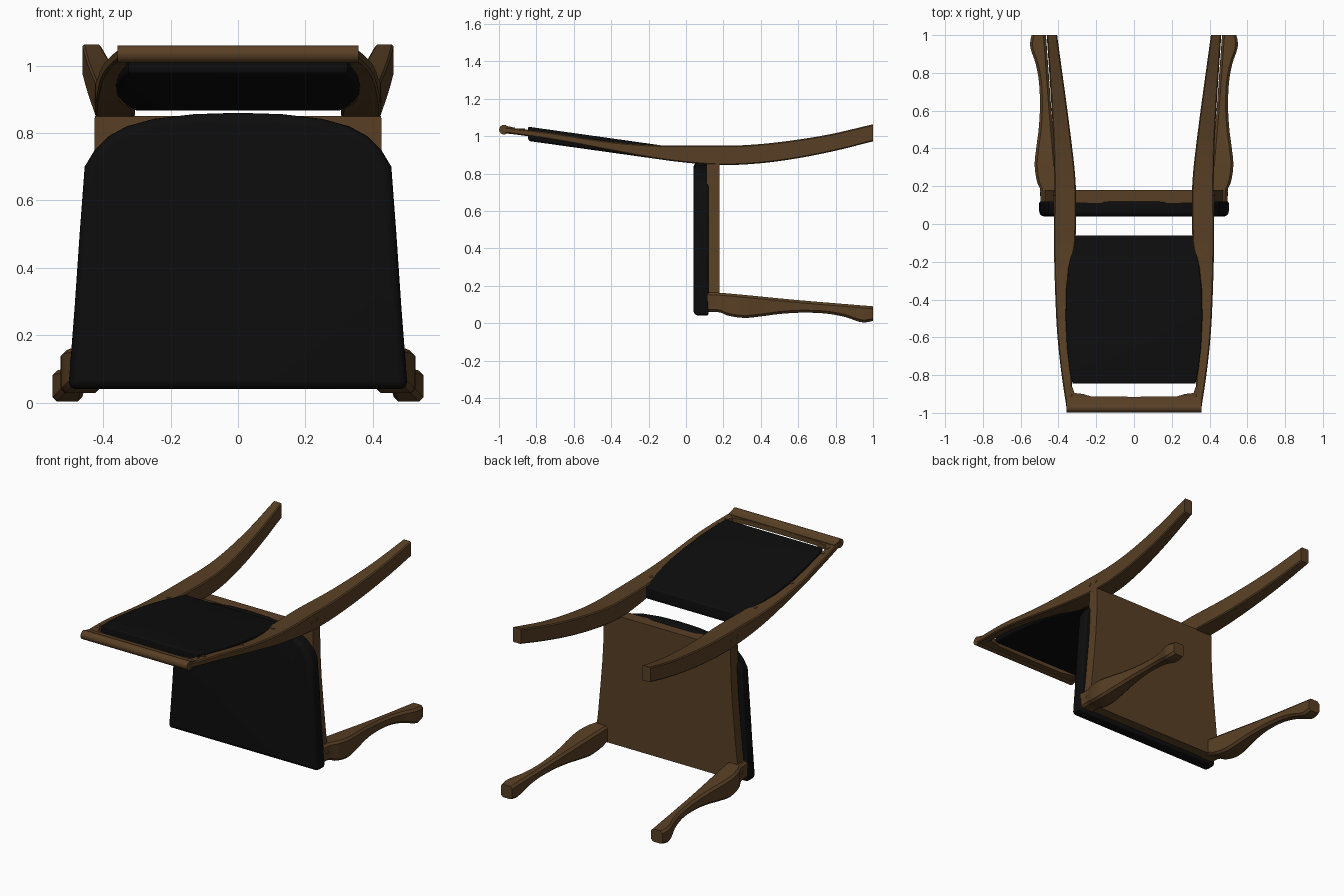
import bpy, bmesh, math

if "Cube" in bpy.data.objects:
    bpy.data.objects.remove(bpy.data.objects["Cube"])


def material(name, rgb):
    m = bpy.data.materials.new(name)
    m.diffuse_color = (*rgb, 1)
    m.use_nodes = True
    m.node_tree.nodes["Principled BSDF"].inputs["Base Color"].default_value = m.diffuse_color
    return m


WOOD = material("dark wood", (0.098, 0.050, 0.018))
BLACK = material("black upholstery", (0.004, 0.004, 0.004))


def finish(bm, name, mat):
    bmesh.ops.recalc_face_normals(bm, faces=bm.faces)
    me = bpy.data.meshes.new(name)
    bm.to_mesh(me)
    bm.free()
    ob = bpy.data.objects.new(name, me)
    bpy.context.collection.objects.link(ob)
    me.materials.append(mat)
    bpy.context.view_layer.objects.active = ob
    ob.select_set(True)
    bpy.ops.object.shade_smooth_by_angle(angle=math.radians(35))
    ob.select_set(False)
    return ob


def curve(pts, t):
    """Smooth interpolation through (position, value) points."""
    n = len(pts)
    slope = lambda i, j: (pts[j][1] - pts[i][1]) / (pts[j][0] - pts[i][0])
    for i in range(n - 1):
        (a, va), (b, vb) = pts[i], pts[i + 1]
        if t <= b or i == n - 2:
            h, u = b - a, (t - a) / (b - a)
            ma, mb = slope(max(i - 1, 0), i + 1), slope(i, min(i + 2, n - 1))
            return ((2*u**3 - 3*u*u + 1) * va + (u**3 - 2*u*u + u) * h * ma
                    + (3*u*u - 2*u**3) * vb + (u**3 - u*u) * h * mb)


def loft(name, y0, y1, steps, x_in, x_out, z_lo, z_hi, side, c):
    """Chamfered rectangular section swept along y."""
    bm = bmesh.new()
    rings = []
    for k in range(steps + 1):
        y = y0 + (y1 - y0) * k / steps
        a, b, d, e = (curve(p, y) for p in (x_in, x_out, z_lo, z_hi))
        sec = [(a+c, d), (b-c, d), (b, d+c), (b, e-c),
               (b-c, e), (a+c, e), (a, e-c), (a, d+c)]
        rings.append([bm.verts.new((side * x, y, z)) for x, z in sec])
    for r, s in zip(rings, rings[1:]):
        for i in range(8):
            bm.faces.new((r[i], r[(i+1) % 8], s[(i+1) % 8], s[i]))
    bm.faces.new(rings[0])
    bm.faces.new(rings[-1])
    return finish(bm, name, WOOD)


def slab(name, outline, place, lo, hi, mat, bevel_lo=0, bevel_hi=0):
    """Extrude an outline from lo to hi, rounding the two rims."""
    bm = bmesh.new()
    a = [bm.verts.new(place(u, v, lo)) for u, v in outline]
    b = [bm.verts.new(place(u, v, hi)) for u, v in outline]
    n = len(a)
    for i in range(n):
        bm.faces.new((a[i], a[(i+1) % n], b[(i+1) % n], b[i]))
    caps = bm.faces.new(a), bm.faces.new(b)
    bmesh.ops.recalc_face_normals(bm, faces=bm.faces)
    for face, w in zip(caps, (bevel_lo, bevel_hi)):
        if w:
            bmesh.ops.bevel(bm, geom=list(face.edges), offset=w, segments=5,
                            profile=0.5, affect='EDGES')
    return finish(bm, name, mat)


def mirrored(half):
    return half + [(-u, v) for u, v in reversed(half) if u > 0]


def seat_plane(u, v, d):
    return (u, d, v)


# seat frame panel and cushion
slab("seat_frame", mirrored([(0.485, 0.065), (0.465, 0.22), (0.448, 0.4), (0.435, 0.55),
     (0.427, 0.7), (0.425, 0.85)]), seat_plane, 0.11, 0.18, WOOD)
slab("seat_cushion", mirrored([(0.485, 0.04), (0.497, 0.046), (0.502, 0.06), (0.485, 0.28),
     (0.47, 0.5), (0.455, 0.70), (0.425, 0.75), (0.385, 0.79), (0.33, 0.82),
     (0.25, 0.842), (0.13, 0.856), (0, 0.86)]),
     seat_plane, 0.04, 0.12, BLACK, 0.028, 0.012)

# back pad, sloped with the stiles
slab("back_pad", mirrored([(0.325, -0.845), (0.34, -0.78), (0.355, -0.65), (0.362, -0.5),
     (0.36, -0.35), (0.345, -0.22), (0.325, -0.12), (0.31, -0.06)]),
     lambda u, v, d: (u, v, 0.957 - 0.14 * (v + 0.45) + d),
     -0.038, 0.038, BLACK, 0.016, 0.010)

# rolled top rail with a flat web and small ears beside the stiles
roll = [(-0.973 + 0.026 * math.cos(a), 1.034 + 0.026 * math.sin(a))
        for a in (math.radians(50 + 260 * i / 16) for i in range(17))]
slab("top_rail", roll + [(-0.935, 1.012), (-0.915, 1.012), (-0.915, 1.045), (-0.935, 1.049)],
     lambda u, v, d: (d, u, v), -0.357, 0.357, WOOD)
slab("rail_ears", mirrored([(0.345, -0.95), (0.345, -0.86), (0.325, -0.865), (0.315, -0.895),
     (0.27, -0.9), (0.23, -0.912), (0, -0.915)]),
     lambda u, v, d: (u, v, d), 1.012, 1.04, WOOD)

# back stile and leg in one sweep
st_out = [(-1, 0.353), (-0.8, 0.383), (-0.6, 0.405), (-0.4, 0.416), (-0.1, 0.424),
          (0.2, 0.422), (0.5, 0.43), (1, 0.462)]
st_in = [(-1, 0.318), (-0.8, 0.331), (-0.6, 0.345), (-0.4, 0.349), (-0.24, 0.343),
         (-0.16, 0.322), (-0.1, 0.31), (0.2, 0.308), (0.45, 0.333), (1, 0.407)]
st_lo = [(-0.98, 1.018), (-0.7, 0.978), (-0.4, 0.922), (-0.2, 0.885), (0, 0.858), (0.2, 0.845),
         (0.4, 0.855), (0.6, 0.882), (0.8, 0.922), (1, 0.972)]
st_hi = [(-0.98, 1.05), (-0.7, 1.015), (-0.5, 0.983), (-0.3, 0.96), (-0.1, 0.95), (0.1, 0.95),
         (0.3, 0.951), (0.5, 0.968), (0.75, 1.006), (1, 1.063)]

# cabriole front leg: same profile on both outer sides, straight taper inside
bulge = [(0.11, -0.002), (0.18, 0), (0.22, 0.017), (0.31, 0.03), (0.4, 0.022), (0.5, 0.009),
         (0.62, 0.002), (0.75, 0.007), (0.85, 0.025), (0.92, 0.049), (0.955, 0.055), (1, 0.046)]
fl_out = [(y, 0.496 + b) for y, b in bulge]
fl_lo = [(y, 0.058 - b) for y, b in bulge]
fl_in = [(0.11, 0.398), (0.2, 0.403), (0.6, 0.437), (1, 0.466)]
fl_hi = [(0.11, 0.165), (0.2, 0.161), (0.6, 0.123), (1, 0.09)]

for side, tag in ((-1, "left"), (1, "right")):
    loft(f"back_stile_leg_{tag}", -0.975, 1, 48, st_in, st_out, st_lo, st_hi, side, 0.006)
    loft(f"front_leg_{tag}", 0.115, 1, 36, fl_in, fl_out, fl_lo, fl_hi, side, 0.013)
    # wooden plugs over the screws
    disc = [(0.011 * math.cos(i * math.pi / 6), 0.011 * math.sin(i * math.pi / 6))
            for i in range(12)]
    for i, (x, y) in enumerate(((0.35, -0.165), (0.367, -0.49), (0.345, -0.82))):
        z = curve(st_hi, y)
        slab(f"stile_plug_{tag}_{i}", disc,
             lambda u, v, d: (side * x + u, y + v, z + d - 0.12 * v), -0.01, 0.003, WOOD)
    for i, (y, z, x) in enumerate(((0.11, 0.9, 0.423), (0.16, 0.9, 0.422), (0.16, 0.115, 0.495))):
        slab(f"side_plug_{tag}_{i}", disc,
             lambda u, v, d: (side * (x + d), y + u, z + v), -0.01, 0.003, WOOD)
